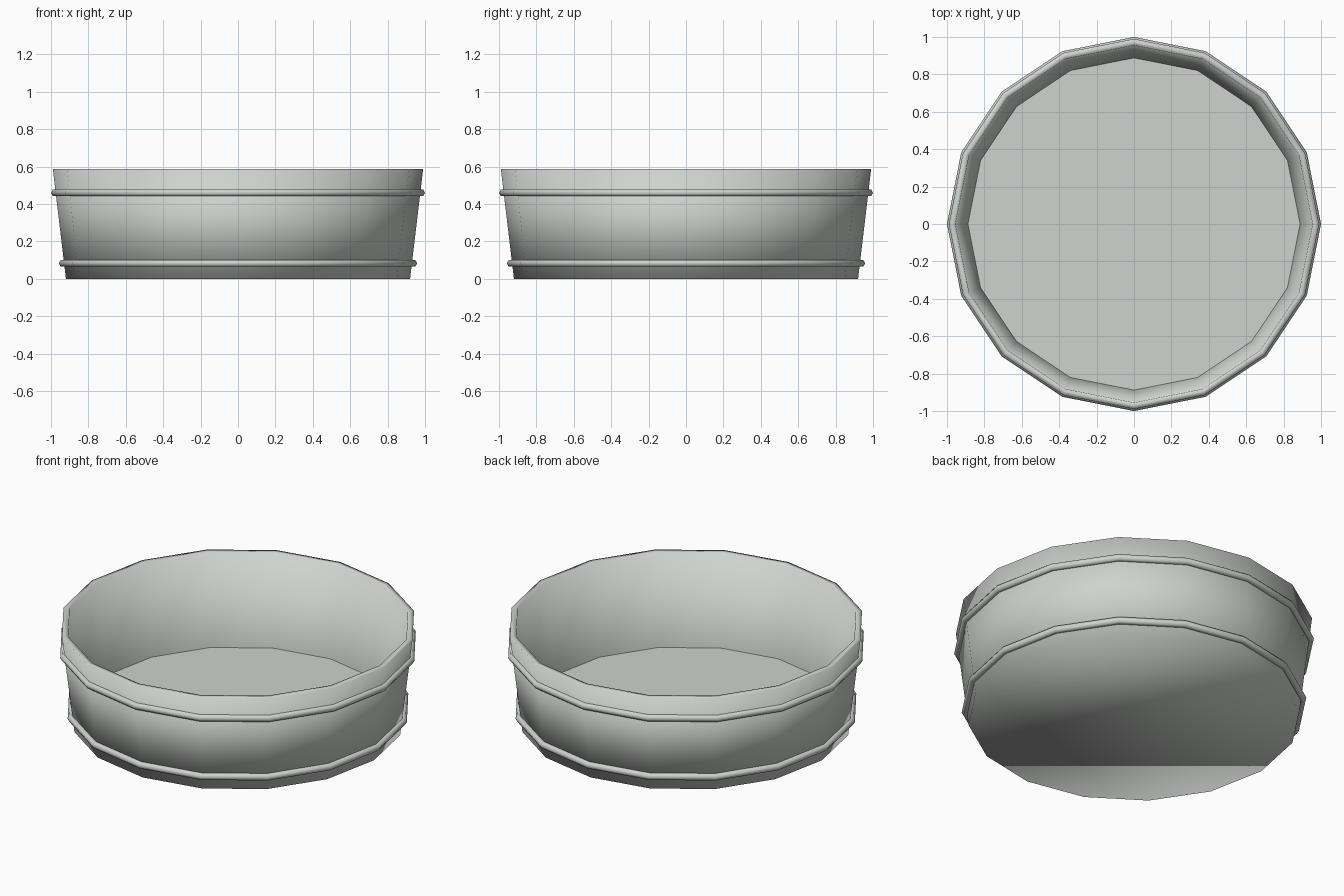
import bpy
import bmesh
from math import cos, sin, tau

cube = bpy.data.objects.get("Cube")
if cube:
    bpy.data.objects.remove(cube, do_unlink=True)

SIDES = 16

# Single pale grey finish
grey = bpy.data.materials.new("pale_grey")
colour = (0.62, 0.65, 0.62, 1.0)
grey.diffuse_color = colour
grey.use_nodes = True
for node in grey.node_tree.nodes:
    if node.type == "BSDF_PRINCIPLED":
        node.inputs["Base Color"].default_value = colour


def finish(name, bm, smooth):
    for face in bm.faces:
        face.smooth = smooth
    mesh = bpy.data.meshes.new(name)
    bm.to_mesh(mesh)
    bm.free()
    mesh.materials.append(grey)
    obj = bpy.data.objects.new(name, mesh)
    bpy.context.collection.objects.link(obj)
    return obj


def ring(bm, radius, z):
    return [bm.verts.new((radius * cos(tau * i / SIDES),
                          radius * sin(tau * i / SIDES), z))
            for i in range(SIDES)]


def bridge(bm, a, b):
    for i in range(SIDES):
        j = (i + 1) % SIDES
        bm.faces.new((a[i], a[j], b[j], b[i]))


# Tub shell: closed base, flared outer wall, rim and inner wall
FLOOR_Z = 0.035
bm = bmesh.new()
profile = [(0.92, 0.0), (0.99, 0.587), (0.955, 0.587), (0.888, FLOOR_Z)]
rings = [ring(bm, r, z) for r, z in profile]
for lower, upper in zip(rings, rings[1:]):
    bridge(bm, lower, upper)
bm.faces.new(list(reversed(rings[0])))
finish("tub_shell", bm, True)

# Flat inner floor
bm = bmesh.new()
bm.faces.new(ring(bm, 0.888, FLOOR_Z))
finish("tub_floor", bm, False)


# Thin hoops around the wall
def hoop(name, radius, z, thickness, section=6):
    bm = bmesh.new()
    loops = [ring(bm, radius + thickness * cos(tau * k / section),
                  z + thickness * sin(tau * k / section))
             for k in range(section)]
    for k in range(section):
        bridge(bm, loops[k - 1], loops[k])
    finish(name, bm, True)


hoop("upper_hoop", 0.979, 0.46, 0.021)
hoop("lower_hoop", 0.937, 0.083, 0.021)
